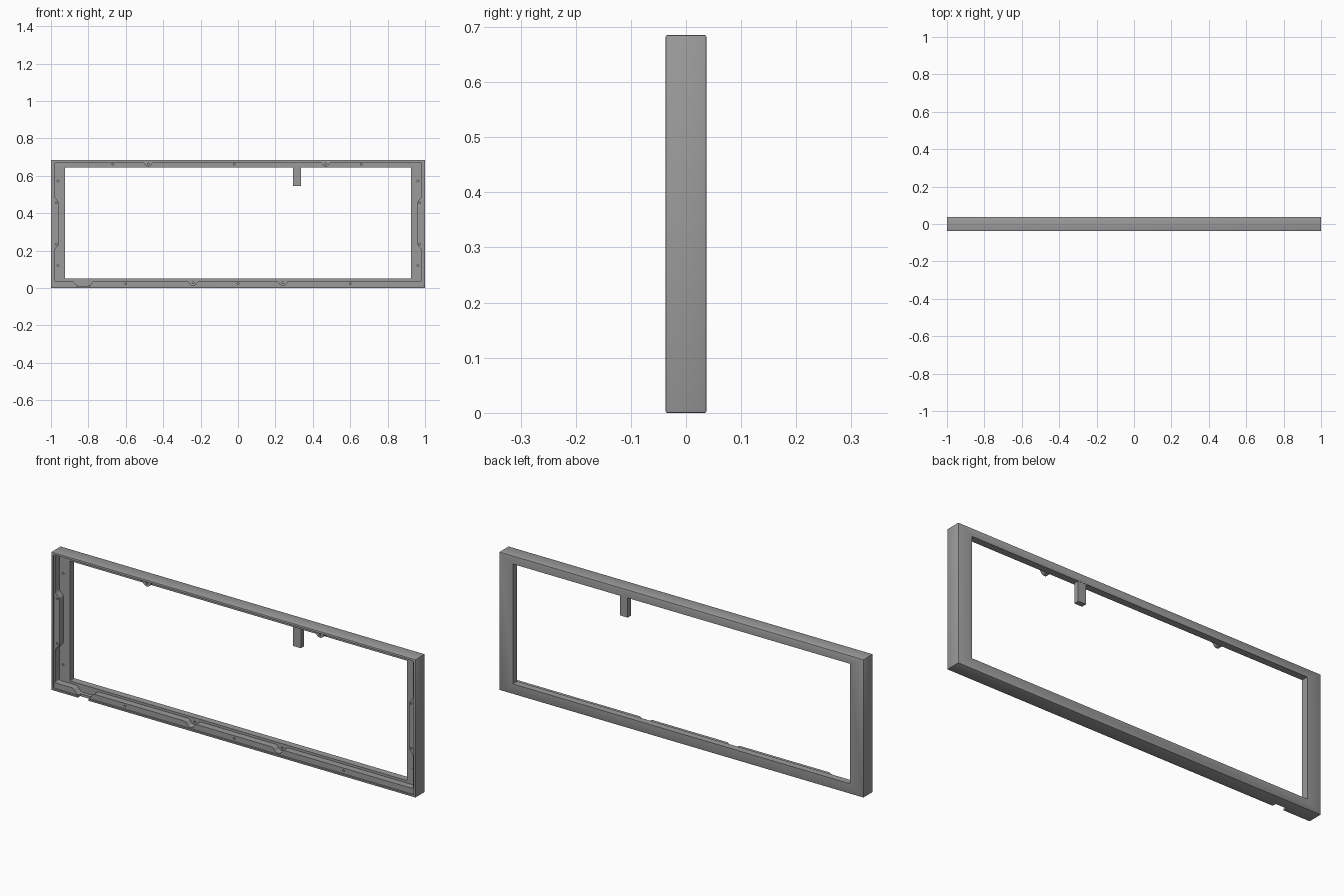
import bpy, bmesh
from mathutils import Matrix

if "Cube" in bpy.data.objects:
    bpy.data.objects.remove(bpy.data.objects["Cube"], do_unlink=True)

HEIGHT, FRONT, BACK = 0.685, -0.037, 0.037
LEDGE, FLOOR = -0.03, 0.003

grey = bpy.data.materials.new("plain grey")
grey.use_nodes = True
grey.diffuse_color = (0.33, 0.33, 0.33, 1)
grey.node_tree.nodes["Principled BSDF"].inputs["Base Color"].default_value = (0.33, 0.33, 0.33, 1)


def make_object(name, bm):
    bmesh.ops.recalc_face_normals(bm, faces=bm.faces[:])
    mesh = bpy.data.meshes.new(name)
    bm.to_mesh(mesh)
    bm.free()
    mesh.materials.append(grey)
    obj = bpy.data.objects.new(name, mesh)
    bpy.context.scene.collection.objects.link(obj)
    return obj


def prism(name, points, y0, y1, radius=0):
    """Extrude an x-z outline along y, optionally rounding its corners."""
    bm = bmesh.new()
    bm.faces.new([bm.verts.new((x, y0, z)) for x, z in points])
    if radius:
        bmesh.ops.bevel(bm, geom=bm.verts[:], offset=radius, segments=4,
                        profile=0.5, affect='VERTICES', clamp_overlap=True)
    out = bmesh.ops.extrude_face_region(bm, geom=bm.faces[:])
    bmesh.ops.translate(bm, vec=(0, y1 - y0, 0),
                        verts=[g for g in out["geom"] if isinstance(g, bmesh.types.BMVert)])
    return make_object(name, bm)


def rect(x0, x1, z0, z1):
    return [(x0, z0), (x1, z0), (x1, z1), (x0, z1)]


def apply_modifiers(obj):
    deps = bpy.context.evaluated_depsgraph_get()
    mesh = bpy.data.meshes.new_from_object(obj.evaluated_get(deps))
    obj.modifiers.clear()
    obj.data = mesh


def cut(obj, cutter, operation='DIFFERENCE'):
    mod = obj.modifiers.new("cut", 'BOOLEAN')
    mod.operation, mod.solver, mod.object = operation, 'EXACT', cutter
    apply_modifiers(obj)
    bpy.data.objects.remove(cutter, do_unlink=True)


def bump(x, z, tip, wide, narrow):
    """Four outline points of a tapered bump, running towards +x."""
    return [(x - wide, z), (x - narrow, tip), (x + narrow, tip), (x + wide, z)]


# Outer block with slightly softened edges
frame = prism("case_frame", rect(-1, 1, 0, HEIGHT), FRONT, BACK)
soft = frame.modifiers.new("soft_edges", 'BEVEL')
soft.width, soft.segments = 0.003, 2
apply_modifiers(frame)

# Recess that leaves a thin lip around the front
cut(frame, prism("lip_recess", rect(-0.99, 0.99, 0.01, HEIGHT - 0.01),
                 FRONT - 0.02, LEDGE, 0.01))

# Inner cavity: thicker wall at the sides, notches below, screw bosses above
low, high, side = 0.038, 0.672, 0.982
wall = [(side, low), (side, 0.205), (0.96, 0.228), (0.96, 0.463), (side, 0.486), (side, high)]
outline = bump(-0.828, low, 0.012, 0.057, 0.033)
for x in (-0.24, 0.24):
    outline += bump(x, low, 0.016, 0.028, 0.012)
outline += wall
for x in (0.47, -0.48):
    outline += reversed(bump(x, high, 0.65, 0.026, 0.01))
outline += [(-x, z) for x, z in reversed(wall)]
cut(frame, prism("cavity", outline, FRONT - 0.02, FLOOR, 0.008))

# Main window and the cable slot through the bottom edge
cut(frame, prism("window", rect(-0.925, 0.925, 0.05, 0.645), FRONT - 0.05, BACK + 0.05))
cut(frame, prism("cable_slot", rect(-0.855, -0.795, -0.05, 0.02), FRONT - 0.02, -0.015))

# Screw holes, each sunk from the surface it sits on
holes = [(x, 0.024, LEDGE) for x in (-0.6, 0, 0.6)]
holes += [(x, 0.662, FLOOR) for x in (-0.67, -0.02, 0.66)]
holes += [(x, 0.028, FLOOR) for x in (-0.24, 0.24)]
holes += [(x, 0.664, LEDGE) for x in (-0.48, 0.47)]
for s in (-1, 1):
    holes += [(s * 0.962, z, FLOOR) for z in (0.12, 0.573)]
    holes += [(s * 0.972, z, LEDGE) for z in (0.235, 0.457)]
bm = bmesh.new()
for x, z, y in holes:
    bmesh.ops.create_cone(bm, cap_ends=True, segments=12, radius1=0.005, radius2=0.005,
                          depth=0.03, matrix=Matrix.Translation((x, y, z))
                          @ Matrix.Rotation(1.5708, 4, 'X'))
cut(frame, make_object("screw_holes", bm))

# Divider tab hanging from the top rail
cut(frame, prism("divider_tab", rect(0.295, 0.338, 0.547, 0.66), 0.01, BACK - 0.001), 'UNION')

# Smooth the rounded corners, keep the edges crisp
bpy.ops.object.select_all(action='DESELECT')
frame.select_set(True)
bpy.context.view_layer.objects.active = frame
bpy.ops.object.shade_smooth_by_angle(angle=0.6)
